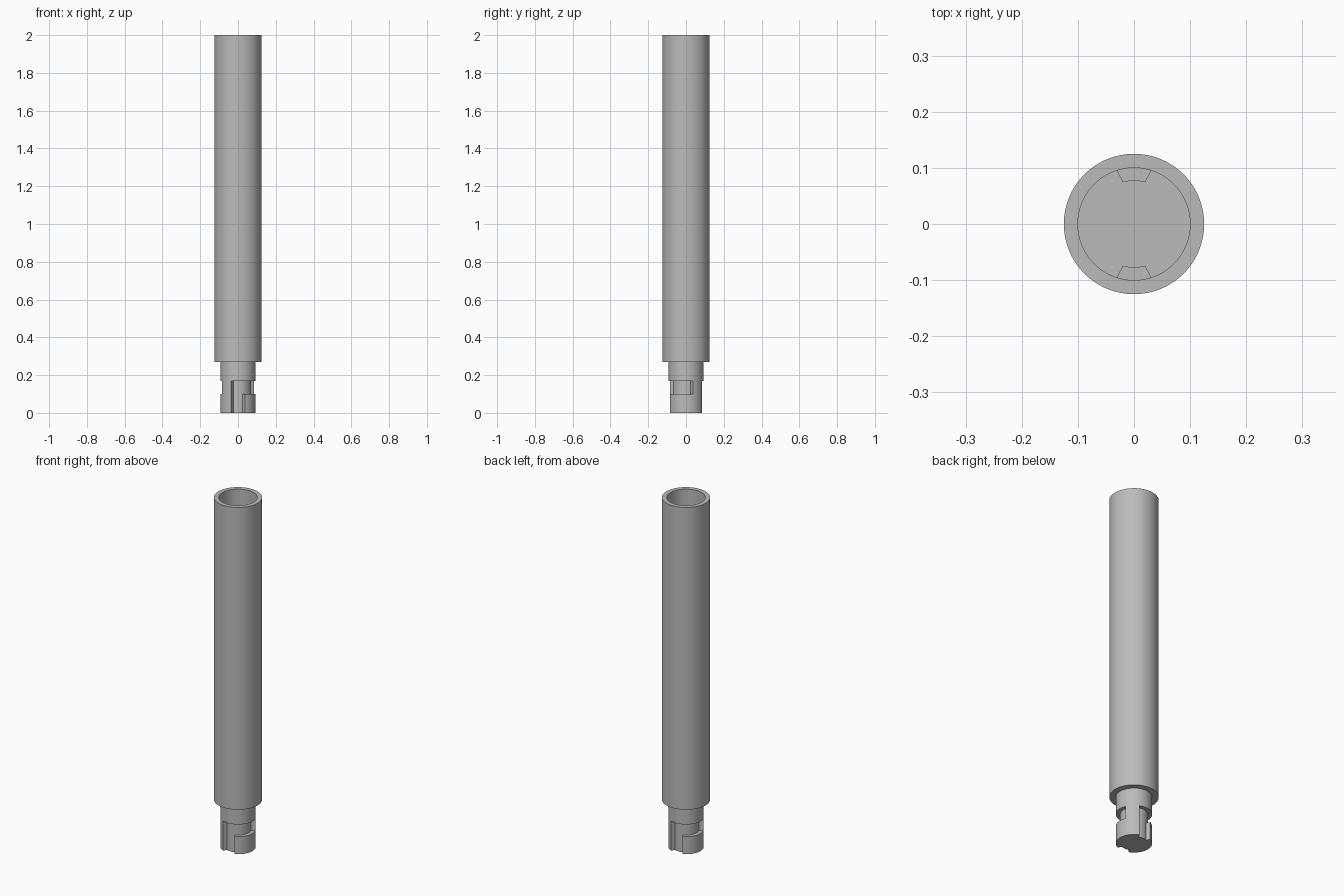
import bpy
import bmesh
from math import radians, cos, sin, tau

cube = bpy.data.objects.get("Cube")
if cube:
    bpy.data.objects.remove(cube, do_unlink=True)

SEGMENTS = 120

grey = bpy.data.materials.new("satin grey")
grey.use_nodes = True
colour = (0.5, 0.5, 0.5, 1)
grey.diffuse_color = colour
grey.node_tree.nodes["Principled BSDF"].inputs["Base Color"].default_value = colour


def finish(name, bm):
    bmesh.ops.recalc_face_normals(bm, faces=bm.faces)
    mesh = bpy.data.meshes.new(name)
    bm.to_mesh(mesh)
    bm.free()
    obj = bpy.data.objects.new(name, mesh)
    obj.data.materials.append(grey)
    bpy.context.collection.objects.link(obj)
    return obj


def lathe(name, profile):
    bm = bmesh.new()
    verts = [bm.verts.new((r, 0, z)) for r, z in profile]
    edges = [bm.edges.new(pair) for pair in zip(verts, verts[1:])]
    bmesh.ops.spin(bm, geom=verts + edges, cent=(0, 0, 0), axis=(0, 0, 1),
                   angle=tau, steps=SEGMENTS, use_merge=True)
    bmesh.ops.remove_doubles(bm, verts=bm.verts, dist=1e-5)
    return finish(name, bm)


def sector(name, start, end, flare, inner, outer, bottom, top):
    """Arc-shaped block whose ends flare outwards by some degrees."""
    bm = bmesh.new()
    inside = [(inner, a) for a in range(start, end + 1, 3)]
    outside = [(outer, a) for a in range(end + flare, start - flare - 1, -3)]
    ring = [bm.verts.new((r * cos(radians(a)), r * sin(radians(a)), bottom))
            for r, a in inside + outside]
    face = bm.faces.new(ring)
    made = bmesh.ops.extrude_face_region(bm, geom=[face])["geom"]
    moved = [v for v in made if isinstance(v, bmesh.types.BMVert)]
    bmesh.ops.translate(bm, verts=moved, vec=(0, 0, top - bottom))
    return finish(name, bm)


def shade(obj):
    bpy.ops.object.select_all(action="DESELECT")
    obj.select_set(True)
    bpy.context.view_layer.objects.active = obj
    bpy.ops.object.shade_smooth_by_angle(angle=radians(30))


# Tube with an open socket on top and a narrower plug below
tube = lathe("tube_and_plug", [
    (0, 0), (0.092, 0), (0.092, 0.27), (0.125, 0.27),
    (0.125, 2), (0.1, 2), (0.1, 1.72), (0, 1.72)])

# Two L-shaped bayonet slots: an entry channel and a quarter-turn groove
for side, centre in (("front", -90), ("back", 90)):
    cutters = [
        sector(side + "_entry_cutter", centre - 21, centre + 21, 3,
               0.07, 0.11, -0.02, 0.14),
        sector(side + "_turn_cutter", centre - 21, centre + 111, 3,
               0.07, 0.11, 0.1, 0.17)]
    for cutter in cutters:
        bpy.context.view_layer.objects.active = tube
        cut = tube.modifiers.new("slot", "BOOLEAN")
        cut.operation = "DIFFERENCE"
        cut.solver = "EXACT"
        cut.object = cutter
        bpy.ops.object.modifier_apply(modifier=cut.name)
        bpy.data.objects.remove(cutter, do_unlink=True)

    # Matching lug inside the socket
    shade(sector(side + "_socket_lug", centre - 15, centre + 15, 3,
                 0.077, 0.102, 1.84, 1.9))

shade(tube)
